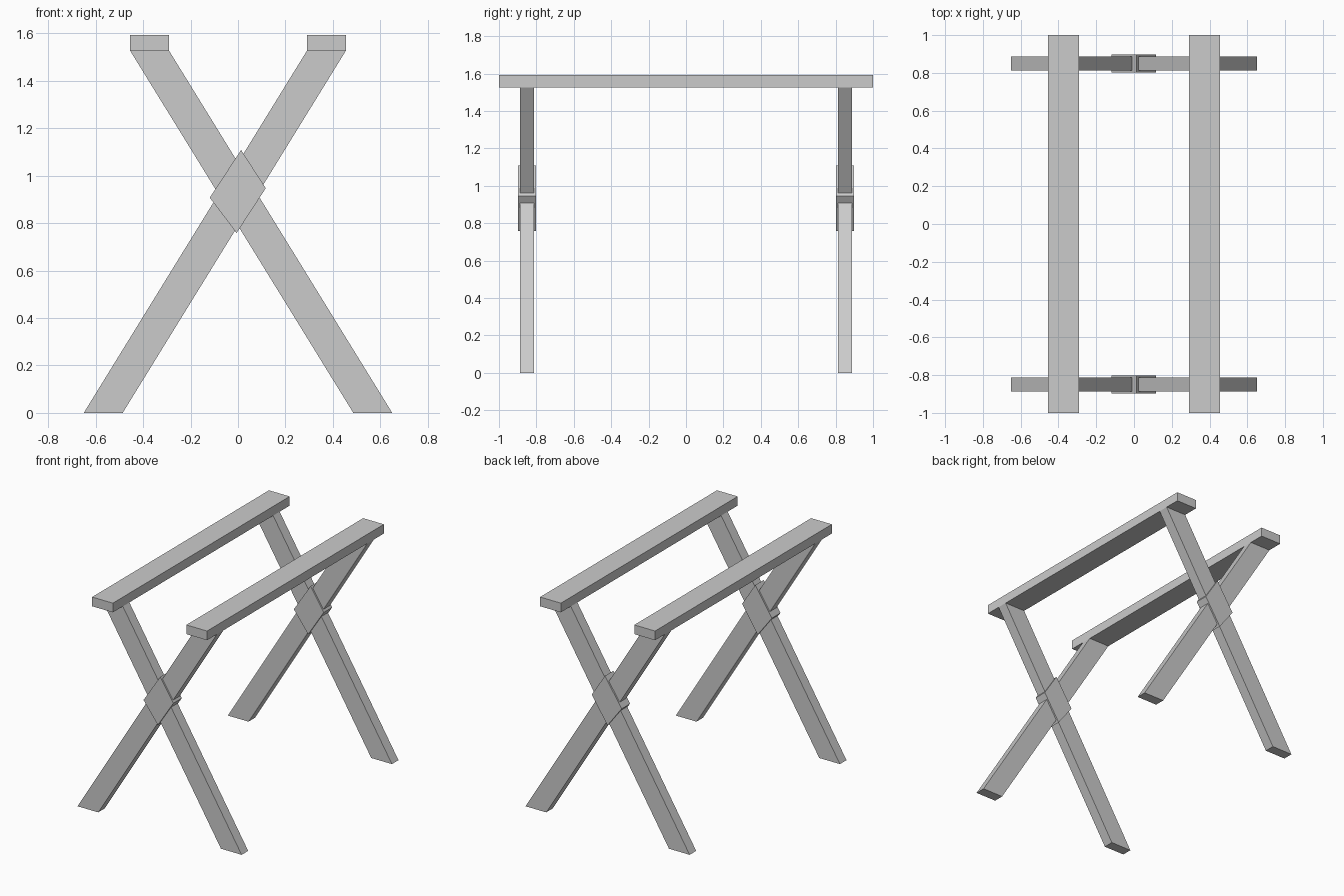
import bpy
import bmesh

if "Cube" in bpy.data.objects:
    bpy.data.objects.remove(bpy.data.objects["Cube"])


def prism(name, profile, y0, y1):
    """Extrude an (x, z) outline along y."""
    bm = bmesh.new()
    face = bm.faces.new([bm.verts.new((x, y0, z)) for x, z in profile])
    ext = bmesh.ops.extrude_face_region(bm, geom=[face])
    verts = [g for g in ext["geom"] if isinstance(g, bmesh.types.BMVert)]
    bmesh.ops.translate(bm, verts=verts, vec=(0, y1 - y0, 0))
    bmesh.ops.recalc_face_normals(bm, faces=bm.faces)
    mesh = bpy.data.meshes.new(name)
    bm.to_mesh(mesh)
    bm.free()
    obj = bpy.data.objects.new(name, mesh)
    bpy.context.collection.objects.link(obj)
    return obj


RAIL_IN, RAIL_OUT = 0.291, 0.455
FOOT_IN, FOOT_OUT = 0.486, 0.65
LEG_TOP, TOP = 1.527, 1.593
FRAME_Y = 0.85

# Top rails
for side, s in (("left", -1), ("right", 1)):
    prism(f"{side}_top_rail",
          [(s * RAIL_IN, LEG_TOP), (s * RAIL_OUT, LEG_TOP),
           (s * RAIL_OUT, TOP), (s * RAIL_IN, TOP)], -1, 1)

# Crossed end frames, each with a diamond joint block
for end, e in (("front", -1), ("back", 1)):
    yc = e * FRAME_Y
    for side, s in (("left", -1), ("right", 1)):
        prism(f"{end}_{side}_leg",
              [(s * FOOT_OUT, 0), (s * FOOT_IN, 0),
               (-s * RAIL_OUT, LEG_TOP), (-s * RAIL_IN, LEG_TOP)],
              yc - 0.037, yc + 0.037)
    prism(f"{end}_joint_block",
          [(0.013, 1.108), (0.117, 0.947), (-0.006, 0.758), (-0.119, 0.907)],
          yc - 0.048, yc + 0.048)
